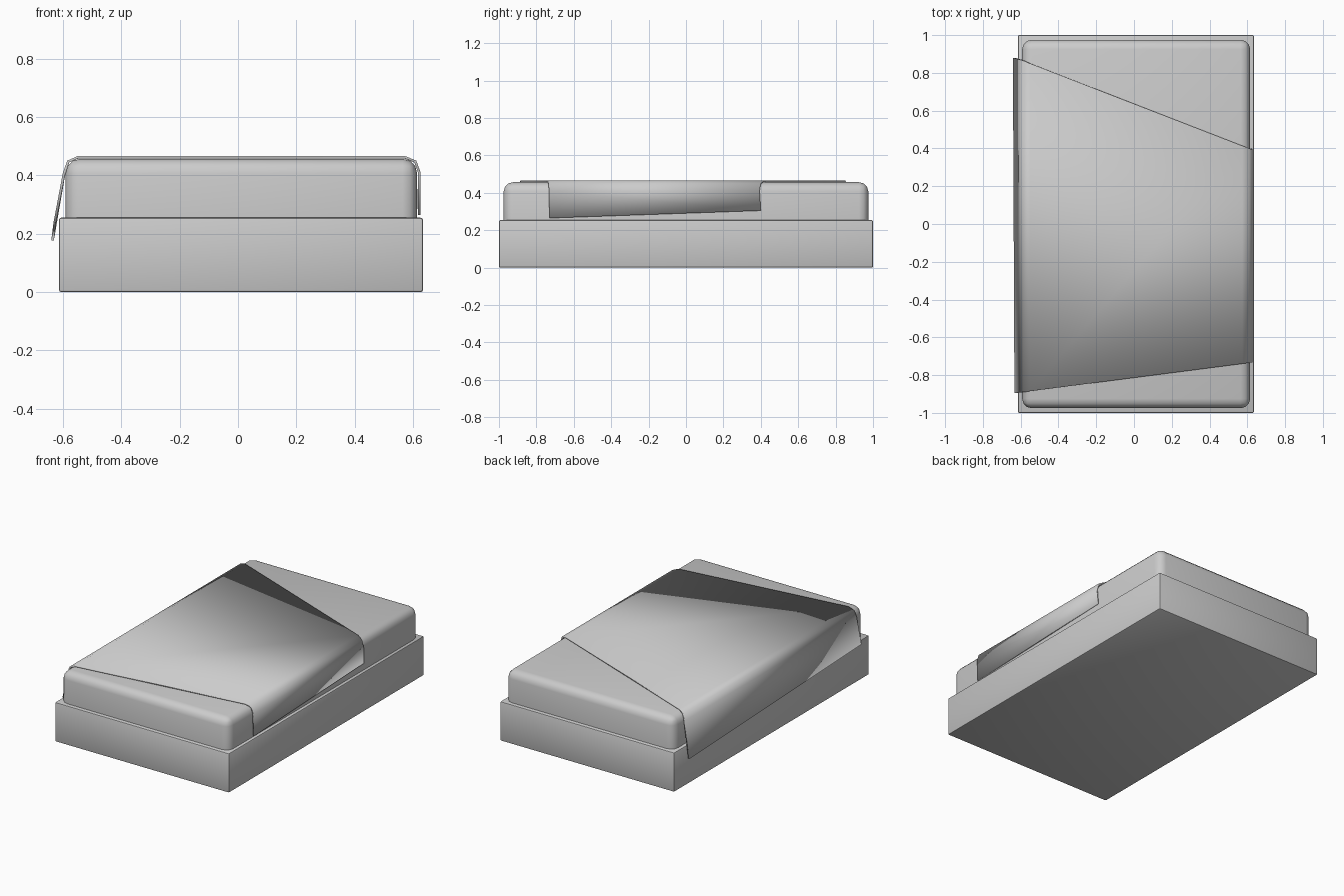
import bpy
import bmesh
import math

cube = bpy.data.objects.get("Cube")
if cube:
    bpy.data.objects.remove(cube, do_unlink=True)

grey = bpy.data.materials.new("plain grey")
grey.use_nodes = True
colour = (0.6, 0.6, 0.6, 1)
grey.diffuse_color = colour
grey.node_tree.nodes["Principled BSDF"].inputs["Base Color"].default_value = colour


def finish(bm, name):
    """Turn a bmesh into a named object with smooth shading and sharp edges kept."""
    bmesh.ops.recalc_face_normals(bm, faces=bm.faces)
    mesh = bpy.data.meshes.new(name)
    bm.to_mesh(mesh)
    bm.free()
    mesh.materials.append(grey)
    obj = bpy.data.objects.new(name, mesh)
    bpy.context.collection.objects.link(obj)
    bpy.ops.object.select_all(action='DESELECT')
    obj.select_set(True)
    bpy.context.view_layer.objects.active = obj
    bpy.ops.object.shade_smooth_by_angle(angle=math.radians(40))
    return obj


def rounded_box(name, low, high, radius, segments, round_bottom):
    """Box between two corners, with bevelled edges."""
    bm = bmesh.new()
    bmesh.ops.create_cube(bm, size=1)
    for v in bm.verts:
        v.co = [(a + b) / 2 + c * (b - a) for a, b, c in zip(low, high, v.co)]
    edges = [e for e in bm.edges
             if round_bottom or max(v.co.z for v in e.verts) > low[2] + 0.01]
    bmesh.ops.bevel(bm, geom=edges, offset=radius, segments=segments,
                    profile=0.5, affect='EDGES', clamp_overlap=True)
    return finish(bm, name)


# Bed base and mattress
rounded_box("bed_base", (-0.615, -1, 0), (0.635, 1, 0.255), 0.008, 2, True)
rounded_box("mattress", (-0.592, -0.975, 0.25), (0.615, 0.975, 0.457), 0.05, 3, False)

# Blanket: skewed sheet draped over both long sides, as (x, y, z) edge lines
drape = [(-0.601, 0.41), (-0.586, 0.451), (-0.55, 0.467),
         (0.573, 0.467), (0.612, 0.451), (0.627, 0.41)]


def edge_line(left_hem, right_hem, left_y, right_y):
    slope = (right_y - left_y) / 1.2
    top = [(x, left_y + slope * (x + 0.59), z) for x, z in drape]
    return [left_hem] + top + [right_hem]


front = edge_line((-0.633, -0.895, 0.24), (0.627, -0.73, 0.265), -0.89, -0.735)
back = edge_line((-0.641, 0.88, 0.178), (0.625, 0.40, 0.305), 0.865, 0.40)
bm = bmesh.new()
rows = [[bm.verts.new(p) for p in line] for line in (front, back)]
for i in range(len(front) - 1):
    bm.faces.new((rows[0][i], rows[0][i + 1], rows[1][i + 1], rows[1][i]))
blanket = finish(bm, "blanket")
if blanket.data.polygons[3].normal.z < 0:
    blanket.data.flip_normals()
cloth = blanket.modifiers.new("thickness", 'SOLIDIFY')
cloth.thickness = 0.009
cloth.offset = -1
